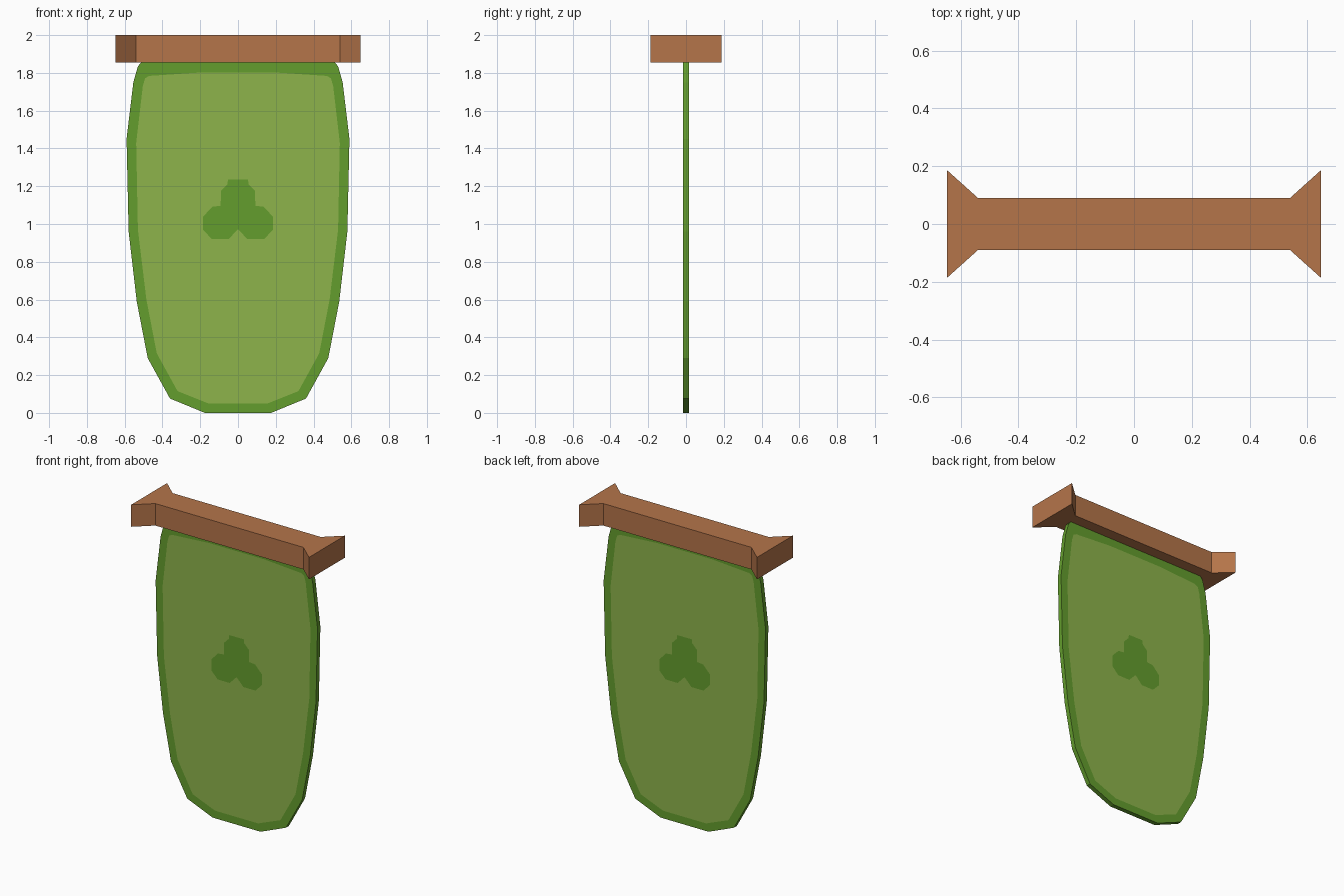
import bpy, bmesh
from mathutils import Vector

if "Cube" in bpy.data.objects:
    bpy.data.objects.remove(bpy.data.objects["Cube"])


def material(name, srgb):
    m = bpy.data.materials.new(name)
    lin = [((c / 255 + 0.055) / 1.055) ** 2.4 for c in srgb]
    m.diffuse_color = (*lin, 1)
    m.use_nodes = True
    m.node_tree.nodes["Principled BSDF"].inputs["Base Color"].default_value = m.diffuse_color
    return m


WOOD = material("wood brown", (181, 117, 74))
DARK = material("dark green", (100, 158, 45))
LIGHT = material("light green", (141, 180, 75))


def finish(bm, name, mats):
    bmesh.ops.recalc_face_normals(bm, faces=bm.faces)
    me = bpy.data.meshes.new(name)
    bm.to_mesh(me)
    bm.free()
    ob = bpy.data.objects.new(name, me)
    bpy.context.collection.objects.link(ob)
    for m in mats:
        me.materials.append(m)
    return ob


def mirrored(half):
    """Closed loop from a right-hand half profile running bottom to top."""
    return half + [(-x, z) for x, z in reversed(half) if x > 0]


# Beam with flared ends: plan outline extruded upward
quarter = [(0.648, 0.187), (0.54, 0.09)]
right = [(x, -y) for x, y in reversed(quarter)] + quarter
plan = right + [(-x, -y) for x, y in right]
bm = bmesh.new()
face = bm.faces.new([bm.verts.new((x, y, 1.855)) for x, y in plan])
ext = bmesh.ops.extrude_face_region(bm, geom=[face], use_keep_orig=True)
bmesh.ops.translate(bm, vec=(0, 0, 0.145),
                    verts=[g for g in ext["geom"] if isinstance(g, bmesh.types.BMVert)])
finish(bm, "beam", [WOOD])

# Banner: border, field and three-lobed emblem as nested regions of one sheet
outer = mirrored([(0.175, 0), (0.36, 0.076), (0.478, 0.29), (0.536, 0.59), (0.579, 0.96),
                  (0.59, 1.45), (0.554, 1.75), (0.53, 1.835), (0.51, 1.858)])
inner = mirrored([(0.157, 0.05), (0.32, 0.115), (0.43, 0.315), (0.485, 0.60), (0.53, 0.97),
                  (0.539, 1.43), (0.504, 1.73), (0.492, 1.772), (0.47, 1.784), (0.2, 1.802)])
emblem = mirrored([(0, 0.972), (0.05, 0.92), (0.138, 0.92), (0.184, 0.968), (0.184, 1.04),
                   (0.135, 1.092), (0.092, 1.096), (0.09, 1.175), (0.056, 1.21), (0.053, 1.235)])
HALF = 0.015
bm = bmesh.new()


def loop_edges(points):
    vs = [bm.verts.new((x, -HALF, z)) for x, z in points]
    return [bm.edges.new((a, b)) for a, b in zip(vs, vs[1:] + vs[:1])]


loops = [loop_edges(p) for p in (outer, inner, emblem)]
for edges, mat in ((loops[0] + loops[1], 0), (loops[1] + loops[2], 1), (loops[2], 0)):
    res = bmesh.ops.triangle_fill(bm, edges=edges, use_beauty=True, normal=Vector((0, -1, 0)))
    for g in res["geom"]:
        if isinstance(g, bmesh.types.BMFace):
            g.material_index = mat

# Give the sheet its thickness; the rim takes the border colour
ext = bmesh.ops.extrude_face_region(bm, geom=bm.faces[:], use_keep_orig=True)
bmesh.ops.translate(bm, vec=(0, 2 * HALF, 0),
                    verts=[g for g in ext["geom"] if isinstance(g, bmesh.types.BMVert)])
bm.normal_update()
for f in bm.faces:
    if abs(f.normal.y) < 0.5:
        f.material_index = 0
finish(bm, "banner", [DARK, LIGHT])
